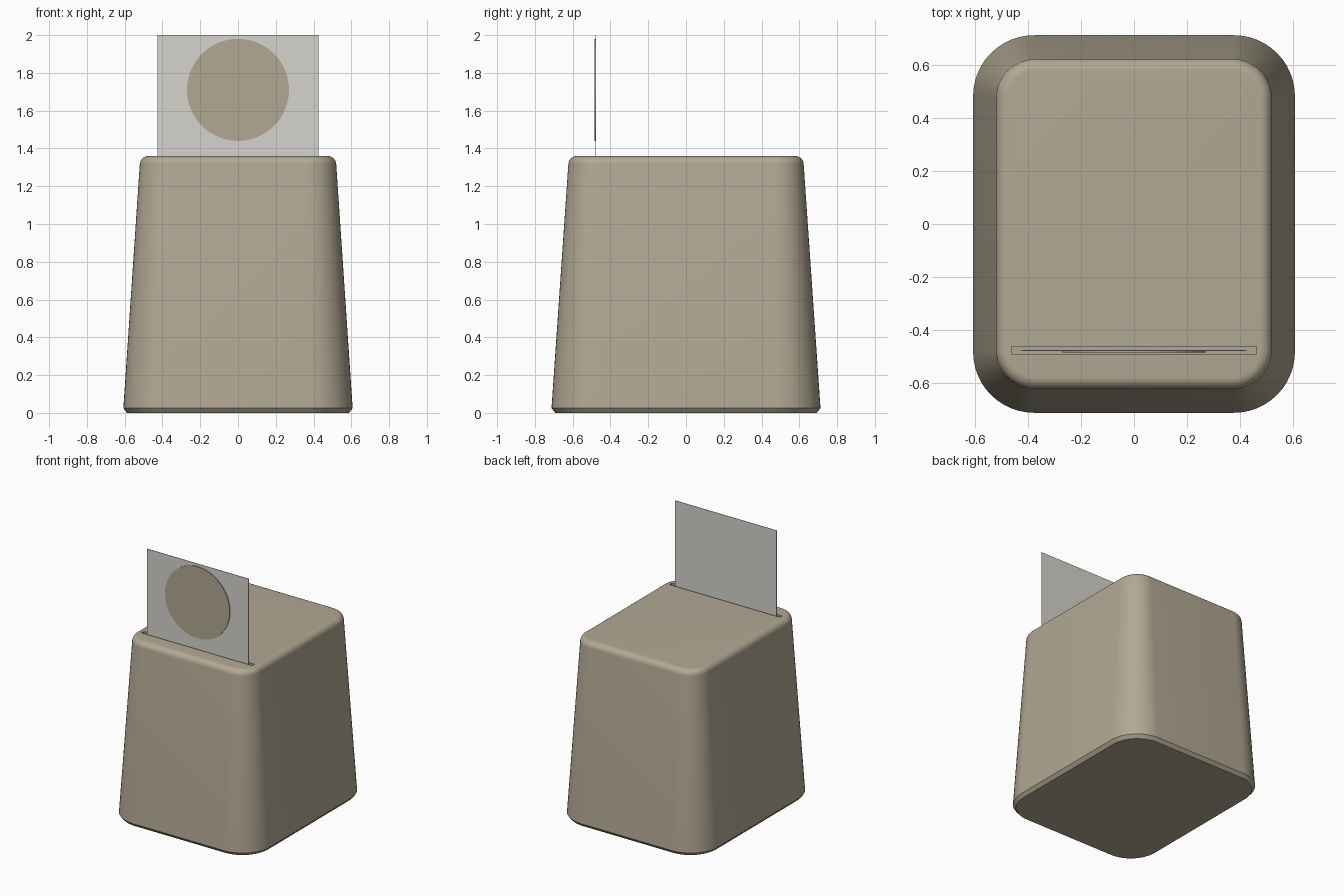
import bpy, bmesh, math
from mathutils import Matrix

if "Cube" in bpy.data.objects:
    bpy.data.objects.remove(bpy.data.objects["Cube"])


def material(name, rgb):
    m = bpy.data.materials.new(name)
    m.diffuse_color = (*rgb, 1)
    m.use_nodes = True
    m.node_tree.nodes["Principled BSDF"].inputs["Base Color"].default_value = m.diffuse_color
    return m


TAUPE = material("warm taupe", (0.445, 0.392, 0.292))
GREY = material("pale grey", (0.672, 0.658, 0.610))


def finish(bm, name, mat):
    bmesh.ops.recalc_face_normals(bm, faces=bm.faces)
    mesh = bpy.data.meshes.new(name)
    bm.to_mesh(mesh)
    bm.free()
    mesh.materials.append(mat)
    ob = bpy.data.objects.new(name, mesh)
    bpy.context.collection.objects.link(ob)
    return ob


def box(name, x, y0, y1, z0, z1, mat):
    bm = bmesh.new()
    bmesh.ops.create_cube(bm, size=1)
    bm.transform(Matrix.Translation((0, (y0 + y1) / 2, (z0 + z1) / 2))
                 @ Matrix.Diagonal((2 * x, y1 - y0, z1 - z0, 1)))
    return finish(bm, name, mat)


def rounded_ring(bm, hx, hy, r, z, n=12):
    """Ring of vertices around a rounded rectangle."""
    ring = []
    for q, (sx, sy) in enumerate([(1, 1), (-1, 1), (-1, -1), (1, -1)]):
        for i in range(n + 1):
            a = (q + i / n) * math.pi / 2
            ring.append(bm.verts.new((sx * (hx - r) + r * math.cos(a),
                                      sy * (hy - r) + r * math.sin(a), z)))
    return ring


# Tapered body: chamfered foot, sloping wall, rounded top rim
sections = [(0.587, 0.692, 0.212, 0.0), (0.607, 0.712, 0.23, 0.025)]
FILLET, TOP = 0.045, 1.36
for i in range(9):
    a = math.radians(4 + 86 * i / 8)
    inset = FILLET * (1 - math.cos(a))
    sections.append((0.52 - inset, 0.623 - inset, 0.15 - inset,
                     TOP - FILLET + FILLET * math.sin(a)))
bm = bmesh.new()
rings = [rounded_ring(bm, *s) for s in sections]
for lo, hi in zip(rings, rings[1:]):
    for i in range(len(lo)):
        j = (i + 1) % len(lo)
        bm.faces.new((lo[i], lo[j], hi[j], hi[i]))
bm.faces.new(rings[0][::-1])
bm.faces.new(rings[-1])
body = finish(bm, "body", TAUPE)

# Narrow slot cut into the top near the front
cutter = box("slot_cutter", 0.462, -0.491, -0.463, 1.22, 1.5, TAUPE)
cut = body.modifiers.new("slot", 'BOOLEAN')
cut.operation, cut.solver, cut.object = 'DIFFERENCE', 'EXACT', cutter
bpy.context.view_layer.objects.active = body
body.select_set(True)
bpy.ops.object.modifier_apply(modifier=cut.name)
bpy.data.objects.remove(cutter)
bpy.ops.object.shade_smooth_by_angle(angle=math.radians(30))

# Thin upright panel standing in the slot
box("panel", 0.425, -0.479, -0.476, 1.22, 2.0, GREY)

# Round disc on the front of the panel
bm = bmesh.new()
bmesh.ops.create_cone(bm, cap_ends=True, segments=64, radius1=0.27,
                      radius2=0.27, depth=0.006)
bm.transform(Matrix.Translation((0, -0.482, 1.71)) @ Matrix.Rotation(math.pi / 2, 4, 'X'))
finish(bm, "disc", TAUPE)
